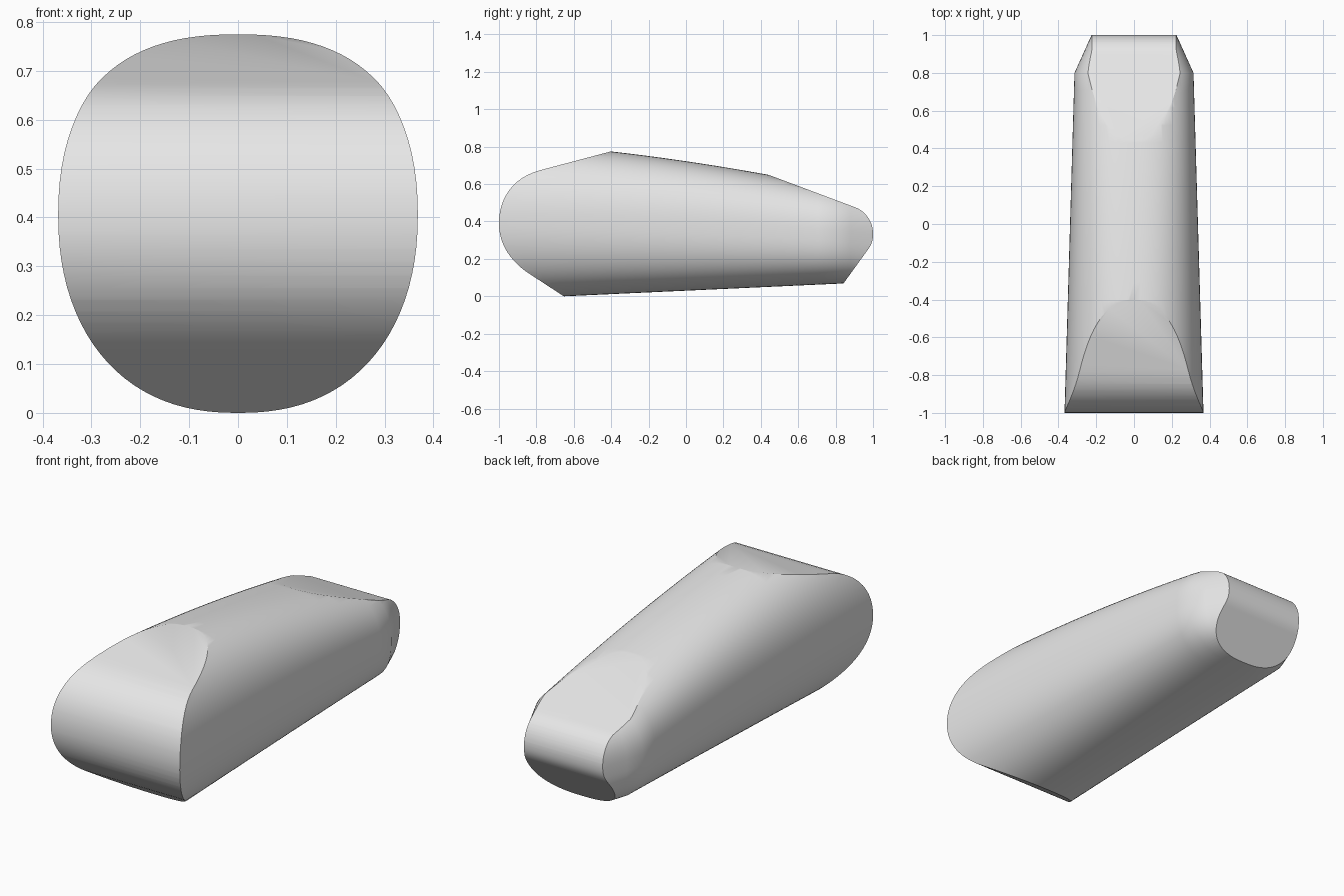
import bpy, bmesh, math
from mathutils import Vector
from mathutils.geometry import interpolate_bezier

cube = bpy.data.objects.get("Cube")
if cube:
    bpy.data.objects.remove(cube)

SIDES = 96


def make_object(name, rings, material=None):
    """Skin a list of closed rings and cap both ends."""
    bm = bmesh.new()
    loops = [[bm.verts.new(p) for p in ring] for ring in rings]
    for a, b in zip(loops, loops[1:]):
        for i in range(len(a)):
            j = (i + 1) % len(a)
            bm.faces.new((a[i], a[j], b[j], b[i]))
    bm.faces.new(loops[0])
    bm.faces.new(loops[-1])
    bmesh.ops.recalc_face_normals(bm, faces=bm.faces)
    mesh = bpy.data.meshes.new(name)
    bm.to_mesh(mesh)
    bm.free()
    obj = bpy.data.objects.new(name, mesh)
    bpy.context.collection.objects.link(obj)
    if material:
        mesh.materials.append(material)
    return obj


def body_ring(y):
    """Rounded cross-section, tapering towards the back."""
    top = 0.722 - 0.147 * y - 0.04 * y * y
    bottom = 0.03 + 0.046 * y
    width = 0.3386 - 0.0294 * y if y <= 0.8 else 0.315 - 0.45 * (y - 0.8)
    power = 2 / (2.4 + 0.2 * y)
    mid, half = (top + bottom) / 2, (top - bottom) / 2
    ring = []
    for i in range(SIDES):
        t = math.tau * i / SIDES
        c, s = math.cos(t), math.sin(t)
        ring.append((math.copysign(abs(c) ** power, c) * width, y,
                     mid + math.copysign(abs(s) ** power, s) * half))
    return ring


def arc(*points):
    return [tuple(p) for p in interpolate_bezier(*[Vector(p) for p in points], 13)]


# Single grey finish
grey = bpy.data.materials.new("light grey")
grey.use_nodes = True
grey.diffuse_color = (0.8, 0.8, 0.8, 1)
grey.node_tree.nodes["Principled BSDF"].inputs["Base Color"].default_value = grey.diffuse_color

# Long tapered body
stations = [-1.05 + 1.85 * i / 20 for i in range(21)] + [0.88, 0.96, 1.05]
body = make_object("body", [body_ring(y) for y in stations], grey)

# Side outline: nose, sloped ends and rounded tail
outline = [(-0.2, 0.828)]
outline += arc((-0.78, 0.674), (-0.93, 0.634), (-1, 0.52), (-1, 0.39))
outline += arc((-1, 0.39), (-1, 0.27), (-0.93, 0.18), (-0.834, 0.118))[1:]
outline += [(-0.5, -0.1), (0.72, -0.1)]
outline += arc((0.973, 0.25), (0.997, 0.282), (1, 0.31), (1, 0.335))
outline += arc((1, 0.335), (1, 0.4), (0.96, 0.455), (0.904, 0.476))[1:]
outline += [(0.2, 0.74)]
cutter = make_object("outline_cutter", [[(x, y, z) for y, z in outline] for x in (-0.6, 0.6)], grey)
cutter.hide_render = True

# Trim the body to the outline
trim = body.modifiers.new("trim", "BOOLEAN")
trim.operation = "INTERSECT"
trim.solver = "EXACT"
trim.object = cutter
bpy.context.view_layer.objects.active = body
body.select_set(True)
bpy.ops.object.modifier_apply(modifier="trim")
bpy.data.objects.remove(cutter)

# Smooth shading with crisp rims
bpy.ops.object.shade_smooth_by_angle(angle=math.radians(30))
